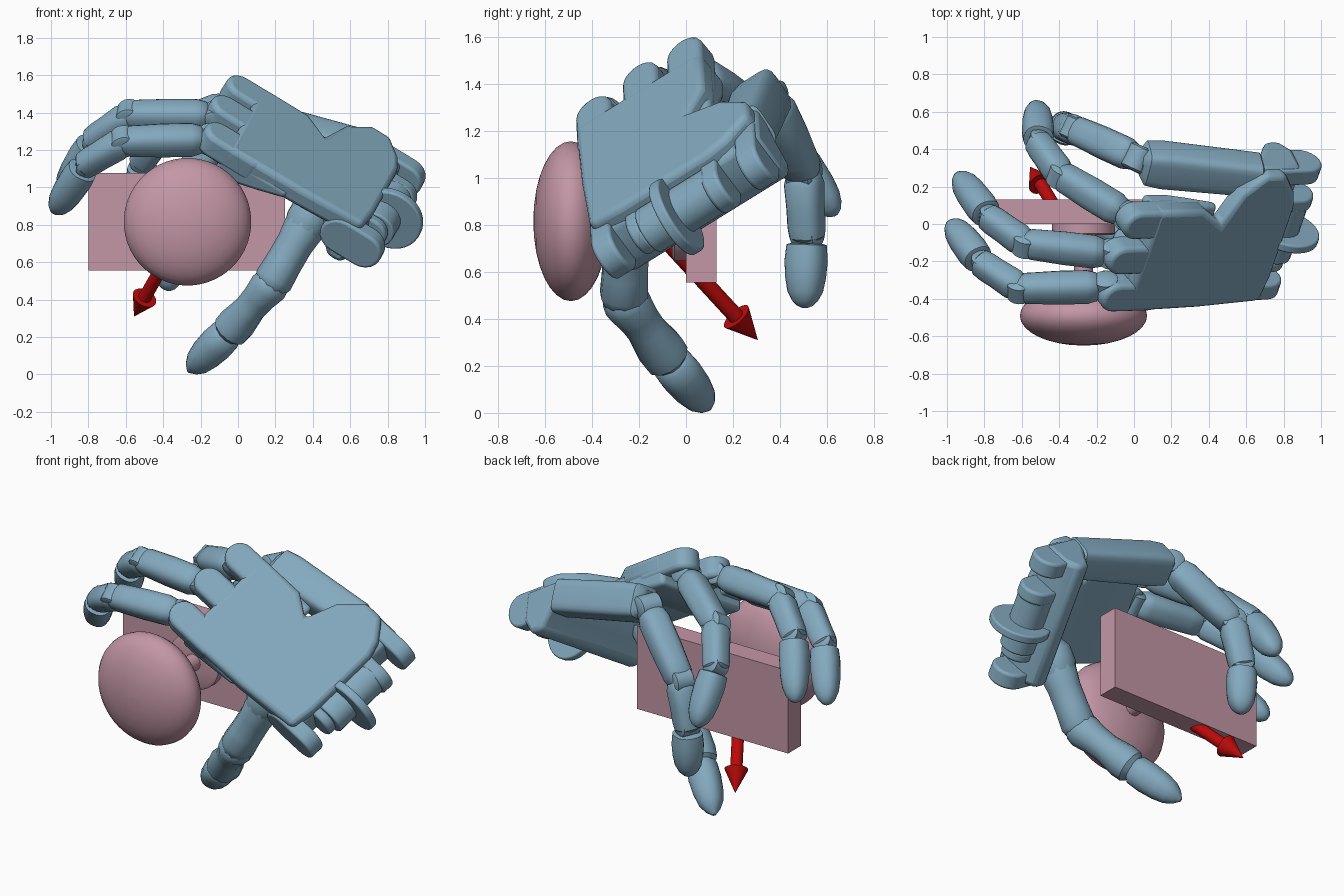
import bpy, bmesh, math
from mathutils import Vector as V

if "Cube" in bpy.data.objects:
    bpy.data.objects.remove(bpy.data.objects["Cube"])

def material(name, c):
    m = bpy.data.materials.new(name)
    m.diffuse_color = (*c, 1)
    m.use_nodes = True
    m.node_tree.nodes["Principled BSDF"].inputs["Base Color"].default_value = m.diffuse_color
    return m
BLUE = material("blue", (0.23, 0.4, 0.52))
PINK = material("pink", (0.55, 0.31, 0.38))
RED = material("red", (0.5, 0.003, 0.003))

def finish(name, bm, mat, bevel=0, angle=40):
    bmesh.ops.recalc_face_normals(bm, faces=bm.faces)
    me = bpy.data.meshes.new(name)
    bm.to_mesh(me)
    bm.free()
    ob = bpy.data.objects.new(name, me)
    bpy.context.collection.objects.link(ob)
    me.materials.append(mat)
    if bevel:
        b = ob.modifiers.new("bevel", 'BEVEL')
        b.width, b.segments, b.angle_limit, b.limit_method = bevel, 3, math.radians(40), 'ANGLE'
    bpy.ops.object.select_all(action='DESELECT')
    ob.select_set(True)
    bpy.context.view_layer.objects.active = ob
    bpy.ops.object.shade_smooth_by_angle(angle=math.radians(angle))
    return ob

def loft(name, p, d, side, stations, mat=BLUE, n=20, sq=1.0):
    """Rings along d from p; stations are (distance, half width, half height)."""
    d = V(d).normalized()
    s = (V(side) - d * V(side).dot(d)).normalized()
    t = d.cross(s)
    bm = bmesh.new()
    rings = []
    for st in stations:
        a, ra, rb = st[0], st[1], st[-1]
        ring = []
        for i in range(n):
            c, q = math.cos(math.tau * (i + .5) / n), math.sin(math.tau * (i + .5) / n)
            c, q = math.copysign(abs(c) ** sq, c), math.copysign(abs(q) ** sq, q)
            ring.append(bm.verts.new(V(p) + d * a + s * (c * ra) + t * (q * rb)))
        rings.append(ring)
    for r0, r1 in zip(rings, rings[1:]):
        for i in range(n):
            bm.faces.new((r0[i], r0[(i + 1) % n], r1[(i + 1) % n], r1[i]))
    bm.faces.new(rings[0])
    bm.faces.new(rings[-1])
    return finish(name, bm, mat)

def prism(name, pts, o, A, B, C, c0, c1, bevel=0.02, mat=BLUE):
    """Outline in axes A, B extruded along C from c0 to c1."""
    bm = bmesh.new()
    lo, hi = [[bm.verts.new(o + A * a + B * b + C * c) for a, b in pts] for c in (c0, c1)]
    bm.faces.new(lo)
    bm.faces.new(hi)
    for i in range(len(pts)):
        j = (i + 1) % len(pts)
        bm.faces.new((lo[i], lo[j], hi[j], hi[i]))
    return finish(name, bm, mat, bevel)

def stadium(a0, a1, b, r, k=10):
    """Slot outline along the first axis, round at both ends (a0 < a1)."""
    arc = [-math.pi / 2 + math.pi * i / k for i in range(k + 1)]
    return ([(a1 + r * math.cos(t), b + r * math.sin(t)) for t in arc] +
            [(a0 - r * math.cos(t), b - r * math.sin(t)) for t in arc])

# hand frame: L across the knuckles, U towards the fingers, N out of the back
U = V((-.853, -.027, .52)).normalized()
L = V((.28, .81, .5))
L = (L - U * L.dot(U)).normalized()
N = L.cross(U)
O = V((.759, -.023, .931))

def hand(l, u, n=0):
    return O + L * l + U * u + N * n

# back of the palm, finger pad and heel, leaving a hollow palm
prism("palm_back", [(-.41, .02), (-.44, .4), (-.455, .85), (.2, .85), (.2, .56), (.11, .43), (.3, .36),
                    (.42, .24), (.42, .12), (.3, .03), (.2, .0), (-.25, .0)], O, L, U, N, -.01, .105, .03)
prism("palm_pad", [(.855, .05), (.855, -.09), (.72, -.085), (.6, -.05), (.45, .0), (.45, .05)],
      O, U, N, L, -.45, .195, .03)
prism("palm_heel", [(-.0, .05), (-.03, -.12), (.02, -.21), (.1, -.21), (.17, -.12), (.28, .0), (.3, .05)],
      O, U, N, L, -.4, .43, .03)
# knuckle posts
for name, l, u in (("first", -.365, .925), ("second", -.12, .965), ("third", .11, .945)):
    prism(name + "_knuckle_post", stadium(.7, u, l, .088), O, U, L, N, -.03, .103, .025)

# wrist lugs, drum and pulley
for i, (l0, l1, r, u) in enumerate(((-.43, -.33, .105, -.05), (-.26, -.2, .09, -.04),
                                    (.14, .22, .1, -.075), (.32, .42, .1, -.06))):
    prism(f"wrist_lug_{i + 1}", stadium(u, .1, -.04, r), O, U, N, L, l0, l1, .015)
prism("wrist_drum", stadium(-.06, -.04, -.04, .1), O, U, N, L, -.2, .16, .01)
prism("wrist_pulley", stadium(-.1, -.09, -.03, .175, 16), O, U, N, L, -.07, -.02, .01)

def joint(name, p, axis, r, w):
    a = V(axis).normalized()
    loft(name, p, a, a.orthogonal(), [(-w, r * .8), (-w * .85, r), (w * .85, r), (w, r * .8)])

def finger(name, pts, r=.083):
    """Three segments through knuckle, two joints and the tip."""
    a, b, c, e = map(V, pts)
    side = (b - a).cross(e - c).normalized()
    l1, l2, l3 = (b - a).length, (c - b).length, (e - c).length
    joint(name + "_base_joint", a, side, r * .8, r * .8)
    loft(name + "_lower", a, b - a, side, [
        (.03, r * .55), (.05, r * .85), (.1, r), (l1 * .55, r), (l1 - .1, r * .95),
        (l1 - .03, r * .92), (l1 + .005, r * .8, r * .65), (l1 + .03, r * .55, r * .3)], sq=.75)
    joint(name + "_middle_joint", b, side, r * .86, r * .7)
    loft(name + "_middle", b, c - b, side, [
        (-.02, r * .6, r * .4), (.01, r * .82, r * .72), (.05, r * .93), (l2 * .6, r * .88),
        (l2 - .03, r * .88), (l2 + .015, r * .82), (l2 + .03, r * .6)], sq=.75)
    joint(name + "_end_joint", c, side, r * .7, r * .7)
    loft(name + "_tip", c, e - c, side, [
        (.045, r * .75), (.05, r * .95), (.12, r * 1.02), (l3 * .6, r * .96), (l3 * .78, r * .84),
        (l3 * .9, r * .62), (l3 * .97, r * .36), (l3, r * .1)], sq=.85)

finger("first_finger", [(-.15, -.335, 1.26), (-.61, -.345, 1.25), (-.81, -.215, 1.13), (-.985, .01, .87)])
finger("second_finger", [(-.12, -.16, 1.385), (-.58, -.105, 1.39), (-.77, .03, 1.26), (-.945, .265, .97)])
finger("third_finger", [(-.03, .04, 1.45), (-.39, .26, 1.31), (-.51, .43, 1.15), (-.52, .64, .845)])
finger("fourth_finger", [(.02, .35, 1.35), (-.31, .5, 1.03), (-.37, .515, .77), (-.37, .505, .45)], .087)

# side bone block carrying the fourth finger
loft("fourth_finger_palm_block", (.68, .26, 1.19), V((.02, .33, 1.36)) - V((.68, .26, 1.19)), L,
     [(0, .075, .08), (.02, .1, .1), (.55, .11, .105), (.64, .1, .1), (.67, .06, .07)], sq=.4)

# thumb
base = hand(-.3, .28, -.05)
k1, k2, tip = V((.18, -.265, .49)), V((-.03, -.09, .25)), V((-.265, .1, .02))
side = (k1 - base).cross(tip - k2)
d = k1 - base
loft("thumb_mount", base - d.normalized() * .05, d, side, [(0, .09), (.05, .12), (.14, .12), (.2, .1)])
loft("thumb_lower", base, d, side, [(0, .1), (.1, .115), (.22, .1), (.34, .1), (d.length - .02, .105),
                                  (d.length + .03, .085), (d.length + .05, .05)], n=10)
d = k2 - k1
loft("thumb_middle", k1, d, side, [(-.05, .06), (-.02, .092), (.03, .104), (.12, .09), (.2, .086),
                                 (d.length - .04, .103), (d.length + .02, .1), (d.length + .05, .07)], n=12)
d = tip - k2
loft("thumb_tip", k2, d, side, [(.04, .07), (.06, .088), (.14, .092), (.23, .085), (.3, .07),
                              (.345, .045), (d.length, .01)], sq=.88)

# plate and knob with a thin stem and a rosette
prism("door_plate", [(-.8, .56), (.25, .56), (.25, 1.08), (-.8, 1.08)], V((0, 0, 0)),
      V((1, 0, 0)), V((0, 0, 1)), V((0, 1, 0)), 0, .13, 0, PINK)
cap = [(-.49 - .16 * math.cos(math.pi * i / 16), .34 * math.sin(math.pi * i / 16) + .001) for i in range(16)]
loft("door_knob", (-.27, 0, .82), (0, 1, 0), (1, 0, 0), cap +
     [(-.332, .05), (-.06, .05), (-.06, .15), (-.05, .17), (.01, .17)], PINK, 48)

# direction arrow
a, b = V((-.27, -.16, .82)), V((-.555, .305, .315))
n = (b - a).length
loft("arrow", a, b - a, (1, 0, 0), [(0, .035), (n - .145, .035), (n - .145, .068), (n, .001)], RED, 24)

# settle on the ground
bpy.context.view_layer.update()
dg = bpy.context.evaluated_depsgraph_get()
low = min(v.co.z for o in bpy.data.objects for v in o.evaluated_get(dg).to_mesh().vertices)
for o in bpy.data.objects:
    o.location.z = -low
